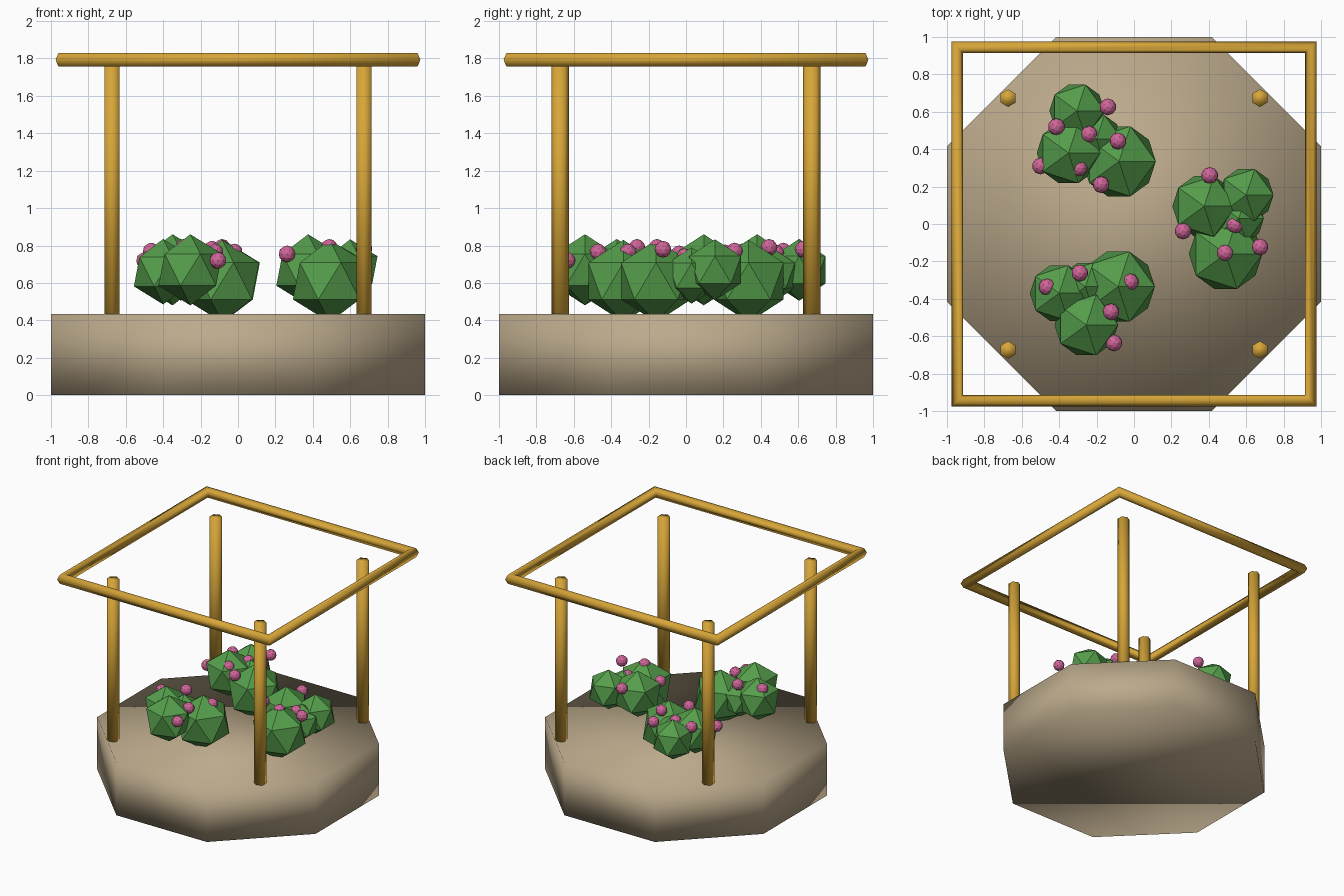
import bpy
from math import pi, radians

cube = bpy.data.objects.get("Cube")
if cube:
    bpy.data.objects.remove(cube, do_unlink=True)


def material(name, rgb):
    mat = bpy.data.materials.new(name)
    mat.use_nodes = True
    mat.diffuse_color = (*rgb, 1)
    mat.node_tree.nodes["Principled BSDF"].inputs["Base Color"].default_value = (*rgb, 1)
    return mat


STONE = material("warm stone", (0.50, 0.40, 0.26))
GOLD = material("golden wood", (0.68, 0.38, 0.04))
LEAF = material("leaf green", (0.09, 0.34, 0.07))
PINK = material("blossom pink", (0.63, 0.13, 0.32))


def finish(name, mat, smooth):
    obj = bpy.context.object
    obj.name = name
    obj.data.materials.append(mat)
    if smooth:
        bpy.ops.object.shade_smooth()
    return obj


def prism(name, mat, sides, radius, x, y, bottom, top, turn):
    bpy.ops.mesh.primitive_cylinder_add(
        vertices=sides, radius=radius, depth=top - bottom,
        location=(x, y, (bottom + top) / 2), rotation=(0, 0, turn))
    return finish(name, mat, True)


def ball(name, mat, detail, radius, place):
    bpy.ops.mesh.primitive_ico_sphere_add(
        subdivisions=detail, radius=radius, location=place)
    return finish(name, mat, False)


# Octagonal planter base
BASE_TOP = 0.433
prism("planter_base", STONE, 8, 1.0824, 0, 0, 0, BASE_TOP, radians(22.5))

# Four hexagonal posts
for side, x in (("left", 0.673), ("right", -0.673)):
    for end, y in (("front", -0.673), ("back", 0.673)):
        prism(f"{end}_{side}_post", GOLD, 6, 0.047, x, y, BASE_TOP - 0.01, 1.765, 0)

# Square top rail: a four-segment ring
bpy.ops.mesh.primitive_torus_add(
    major_segments=4, minor_segments=6, major_radius=1.336, minor_radius=0.043,
    location=(0, 0, 1.793), rotation=(0, 0, pi / 4))
finish("top_rail", GOLD, True)

# Bush clusters: x, y, height of centre, radius
BUSHES = {
    "left": [(0.375, 0.095, 0.67, 0.19), (0.60, 0.155, 0.67, 0.163),
             (0.49, -0.16, 0.61, 0.22), (0.56, 0.03, 0.64, 0.15)],
    "back": [(-0.35, 0.38, 0.67, 0.19), (-0.305, 0.605, 0.67, 0.165),
             (-0.08, 0.335, 0.61, 0.22), (-0.20, 0.455, 0.64, 0.15)],
    "front": [(-0.255, -0.54, 0.67, 0.19), (-0.40, -0.37, 0.66, 0.175),
              (-0.085, -0.335, 0.61, 0.22), (-0.26, -0.335, 0.64, 0.15)],
}
for cluster, bushes in BUSHES.items():
    for i, (x, y, z, radius) in enumerate(bushes, 1):
        ball(f"{cluster}_bush_{i}", LEAF, 1, radius, (x, y, z))

# Blossoms scattered over each cluster
BLOSSOMS = {
    "left": [(0.405, 0.26, 0.77), (0.262, -0.037, 0.755), (0.674, -0.123, 0.78),
             (0.487, -0.155, 0.79), (0.54, -0.005, 0.74)],
    "back": [(-0.14, 0.626, 0.78), (-0.086, 0.444, 0.79), (-0.176, 0.21, 0.76),
             (-0.415, 0.52, 0.77), (-0.24, 0.48, 0.76), (-0.295, 0.30, 0.765),
             (-0.50, 0.31, 0.72)],
    "front": [(-0.29, -0.262, 0.79), (-0.465, -0.337, 0.77), (-0.123, -0.47, 0.765),
              (-0.107, -0.636, 0.72), (-0.02, -0.31, 0.765)],
}
for cluster, places in BLOSSOMS.items():
    for i, place in enumerate(places, 1):
        ball(f"{cluster}_blossom_{i}", PINK, 2, 0.045, place)
